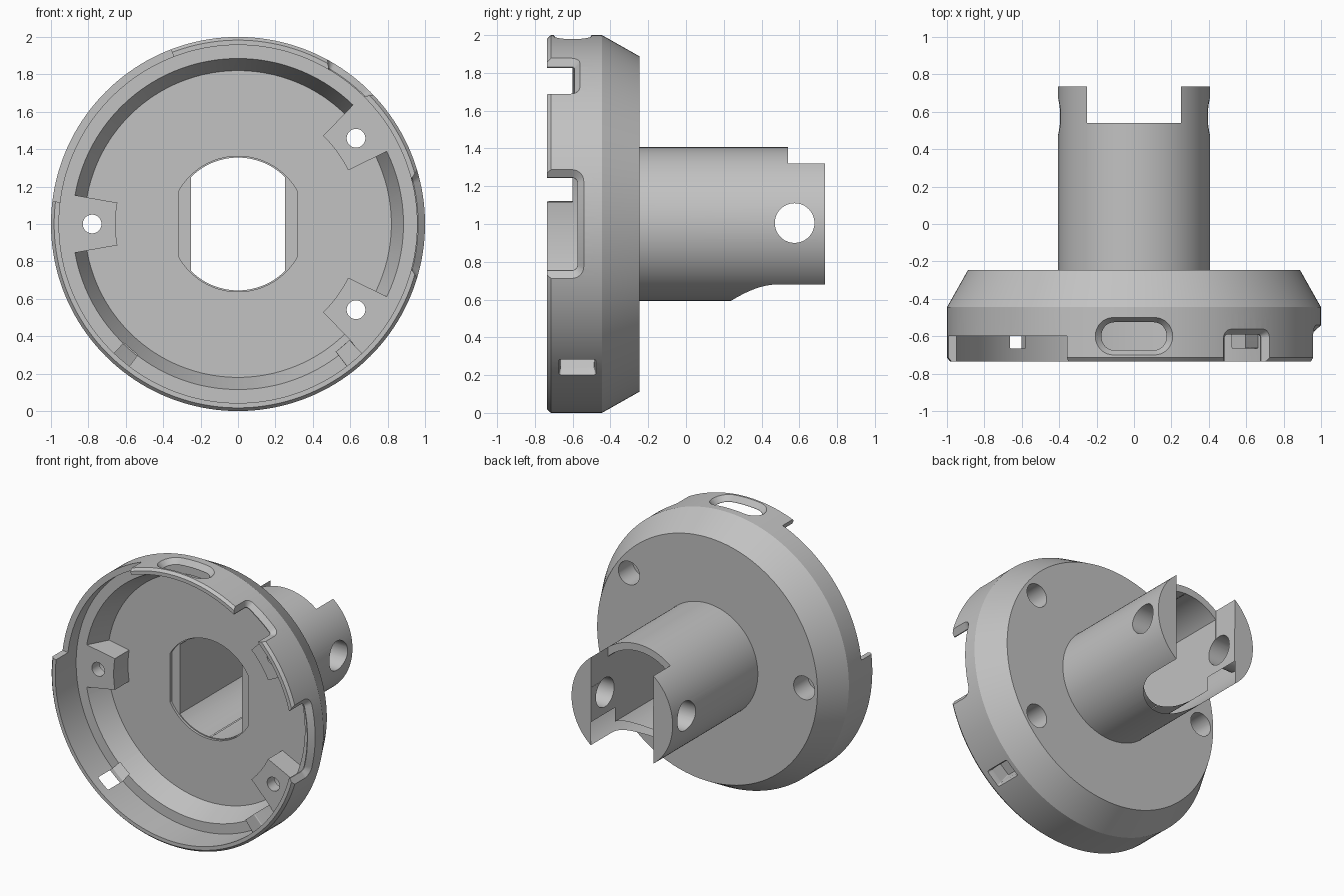
import bpy, bmesh
from math import pi, cos, sin, radians, sqrt
from mathutils import Vector

if "Cube" in bpy.data.objects:
    bpy.data.objects.remove(bpy.data.objects["Cube"], do_unlink=True)

grey = bpy.data.materials.new("plain grey")
grey.use_nodes = True
grey.diffuse_color = (0.54, 0.54, 0.54, 1)
grey.node_tree.nodes["Principled BSDF"].inputs["Base Color"].default_value = (0.54, 0.54, 0.54, 1)


def polar(r, a, y):
    """Point at radius r and angle a around the main axis."""
    return Vector((r * cos(a), y, 1 + r * sin(a)))


def loft(name, rings):
    """Skin matching rings of points and cap both ends."""
    bm = bmesh.new()
    loops = [[bm.verts.new(p) for p in ring] for ring in rings]
    n = len(loops[0])
    for a, b in zip(loops, loops[1:]):
        for i in range(n):
            j = (i + 1) % n
            bm.faces.new((a[i], a[j], b[j], b[i]))
    bm.faces.new(loops[0])
    bm.faces.new(loops[-1])
    bmesh.ops.recalc_face_normals(bm, faces=bm.faces)
    mesh = bpy.data.meshes.new(name)
    bm.to_mesh(mesh)
    bm.free()
    mesh.materials.append(grey)
    ob = bpy.data.objects.new(name, mesh)
    bpy.context.collection.objects.link(ob)
    return ob


def turned(name, profile, steps=160):
    """Solid of revolution; the profile runs end to end as (radius, y)."""
    return loft(name, [[polar(r, 2 * pi * i / steps, y) for i in range(steps)]
                       for r, y in profile])


def sector(name, r0, r1, y0, y1, a0, a1, steps=32):
    """Curved block between two radii, depths and angles in degrees."""
    angles = [radians(a0 + (a1 - a0) * i / steps) for i in range(steps + 1)]
    return loft(name, [[polar(r0, a, y0), polar(r1, a, y0), polar(r1, a, y1), polar(r0, a, y1)]
                       for a in angles])


def flat_sided_bore(name, r, half_width, y0, y1):
    """Round bore with flats on both sides."""
    ring = []
    for sign in (1, -1):
        for i in range(49):
            x = half_width * (1 - i / 24) * sign
            ring.append((x, 1 + sign * sqrt(r * r - x * x)))
    return loft(name, [[Vector((x, y, z)) for x, z in ring] for y in (y0, y1)])


def rounded_outline(s0, s1, y0, y1, r, grow):
    """Rounded rectangle with finely divided long sides."""
    s0, s1, y0, y1, r = s0 - grow, s1 + grow, y0 - grow, y1 + grow, r + grow
    corners = [(s1 - r, y1 - r), (s0 + r, y1 - r), (s0 + r, y0 + r), (s1 - r, y0 + r)]
    pts = []
    for k, (cs, cy) in enumerate(corners):
        for i in range(9):
            a = k * pi / 2 + i * pi / 16
            pts.append((cs + r * cos(a), cy + r * sin(a)))
        if k % 2 == 0:
            s, y = pts[-1]
            pts += [(s + (corners[k + 1][0] - s) * i / 12, y) for i in range(1, 12)]
    return pts


def window(name, a0, a1, y0, y1, r, flare):
    """Rim opening whose outer edge is flared."""
    rings = []
    for radius, grow in ((0.86, 0), (0.963, 0), (1.0, flare), (1.12, flare)):
        outline = rounded_outline(radians(a0), radians(a1), y0, y1, r, grow)
        rings.append([polar(radius, s, y) for s, y in outline])
    return loft(name, rings)


def drill(name, start, end, r):
    axis = end - start
    side = axis.orthogonal().normalized()
    up = axis.normalized().cross(side)
    ring = [r * (side * cos(2 * pi * i / 48) + up * sin(2 * pi * i / 48)) for i in range(48)]
    return loft(name, [[p + v for v in ring] for p in (start, end)])


def carve(target, cutters):
    """Subtract every cutter, then discard it."""
    for cutter in cutters:
        cutter.hide_render = True
        mod = target.modifiers.new("cut", "BOOLEAN")
        mod.operation, mod.solver, mod.object = "DIFFERENCE", "EXACT", cutter
    bpy.context.view_layer.update()
    result = bpy.data.meshes.new_from_object(
        target.evaluated_get(bpy.context.evaluated_depsgraph_get()))
    target.modifiers.clear()
    target.data = result
    for cutter in cutters:
        bpy.data.objects.remove(cutter, do_unlink=True)


FRONT, LEDGE, SHOULDER, FLOOR, BACK, END = -0.735, -0.495, -0.445, -0.33, -0.245, 0.735
LUGS = (36, 180, 324)

# Cup with a ledge inside the rim and a chamfered back
cup = turned("cup", [(0.01, LEDGE), (0.957, LEDGE), (0.957, FRONT), (0.983, FRONT),
                     (1, FRONT + 0.02), (1, SHOULDER), (0.887, BACK), (0.01, BACK)])

# Tapered pocket that leaves three screw lugs standing
pocket = turned("pocket", [(0.905, LEDGE - 0.05), (0.885, LEDGE), (0.82, FLOOR)])
carve(pocket, [sector("lug", 0.655, 1.0, -0.6, -0.2, a - 10, a + 10) for a in LUGS])

cutters = [pocket, flat_sided_bore("mouth", 0.362, 0.315, -0.6, -0.1)]

# Screw holes, counterbored from the back
for a in LUGS:
    t = radians(a)
    cutters.append(drill("screw_hole", polar(0.78, t, -0.6), polar(0.78, t, -0.1), 0.05))
    cutters.append(drill("counterbore", polar(0.78, t, -0.41), polar(0.78, t, -0.1), 0.085))

# Openings around the rim
cutters += [
    sector("rim_step", 0.9, 1.1, -0.9, -0.6, 111, 173),
    window("side_gap", -14.8, 14.8, -0.95, -0.575, 0.03, 0.034),
    window("corner_notch", 45.2, 59.8, -0.95, -0.59, 0.02, 0.028),
    window("top_slot", 79.5, 100.5, -0.675, -0.525, 0.073, 0.025),
    window("left_port", -52.6, -46.2, -0.665, -0.485, 0.006, 0.008),
    window("right_port", 226.2, 232.6, -0.665, -0.485, 0.006, 0.008),
]
carve(cup, cutters)

# Hollow stem ending in a fork
stem = turned("stem", [(0.01, -0.312), (0.407, -0.312), (0.407, END), (0.01, END)])


def slot(name, ring, z0, z1):
    return loft(name, [[Vector((x, y, z)) for x, y in ring] for z in (z0, z1)])


# Square slot above, round-ended slot below, each slightly wider than the bore
W = 0.252
upper = [(-W, 0.54), (W, 0.54), (W, 0.9), (-W, 0.9)]
lower = [(W * cos(pi + pi * i / 32), 0.49 + W * sin(pi + pi * i / 32)) for i in range(33)]
lower += [(W, 0.93), (-W, 0.93)]
for cutter in (
    flat_sided_bore("bore", 0.355, 0.25, -0.6, 1.0),
    slot("upper_slot", upper, 1.1, 1.6),
    slot("lower_slot", lower, 0.4, 0.85),
    drill("pin_hole", Vector((-0.6, 0.575, 1.005)), Vector((0.6, 0.575, 1.005)), 0.105),
):
    carve(stem, [cutter])

# Smooth the round walls and keep the machined edges crisp
bpy.ops.object.select_all(action="DESELECT")
for ob in (cup, stem):
    ob.select_set(True)
bpy.context.view_layer.objects.active = cup
bpy.ops.object.shade_smooth_by_angle(angle=radians(25))
